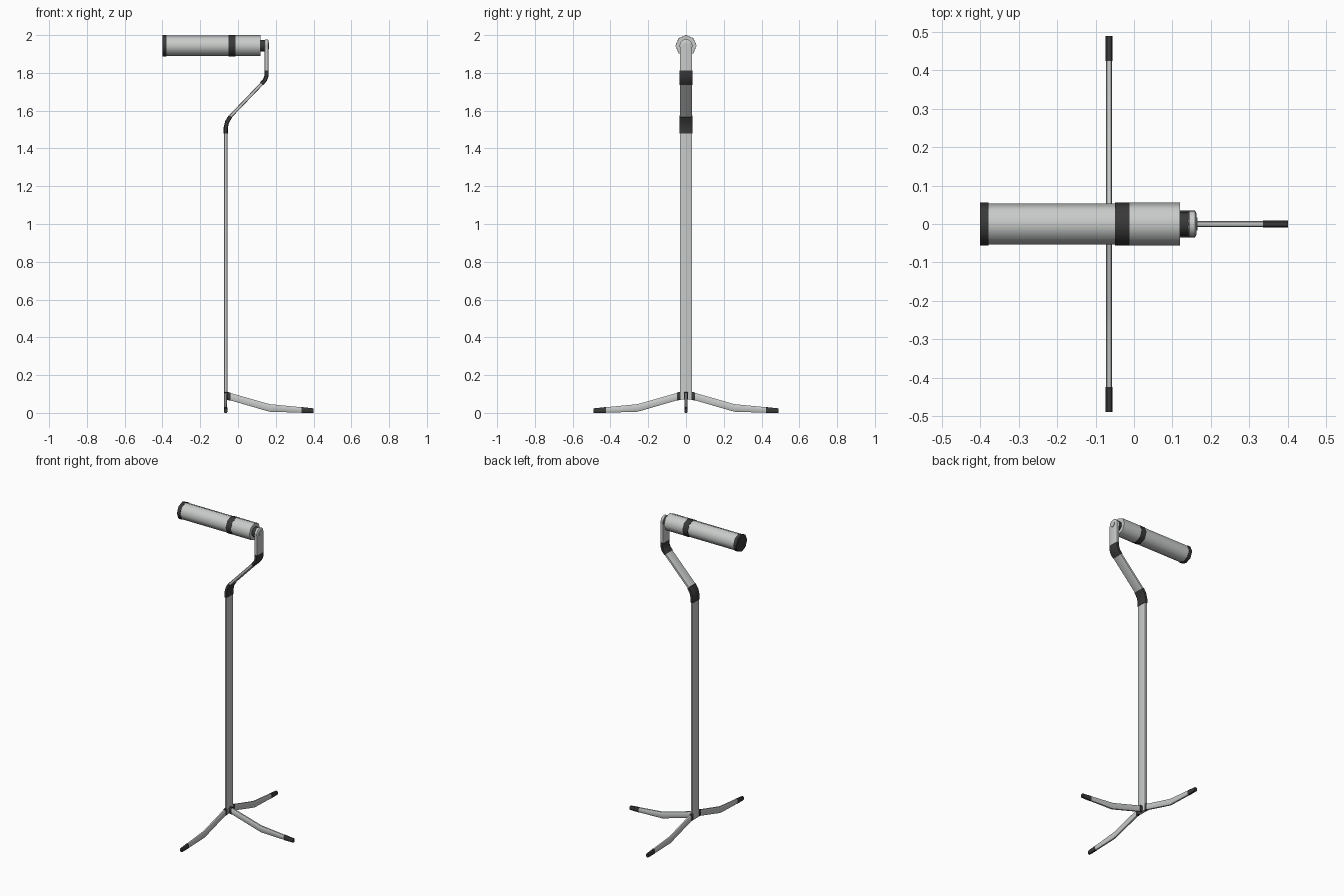
import bpy, bmesh, math
from mathutils import Vector, Matrix

if "Cube" in bpy.data.objects:
    bpy.data.objects.remove(bpy.data.objects["Cube"])


def mat(name, col):
    m = bpy.data.materials.new(name)
    m.diffuse_color = (*col, 1)
    m.use_nodes = True
    m.node_tree.nodes["Principled BSDF"].inputs["Base Color"].default_value = m.diffuse_color
    return m


LIGHT = mat("light grey metal", (0.58, 0.60, 0.585))
DARK = mat("charcoal plastic", (0.04, 0.041, 0.04))
PX = -0.065          # pole centre in x
HZ = 1.944           # lamp head axis height


def finish(name, bm, material, angle=50):
    bmesh.ops.recalc_face_normals(bm, faces=bm.faces)
    me = bpy.data.meshes.new(name)
    bm.to_mesh(me)
    bm.free()
    ob = bpy.data.objects.new(name, me)
    bpy.context.collection.objects.link(ob)
    me.materials.append(material)
    bpy.ops.object.select_all(action='DESELECT')
    ob.select_set(True)
    bpy.context.view_layer.objects.active = ob
    bpy.ops.object.shade_smooth_by_angle(angle=math.radians(angle))
    return ob


def loft(name, rings, material, angle=50):
    bm = bmesh.new()
    rows = [[bm.verts.new(p) for p in r] for r in rings]
    n = len(rows[0])
    for a, b in zip(rows, rows[1:]):
        for i in range(n):
            bm.faces.new((a[i], a[(i + 1) % n], b[(i + 1) % n], b[i]))
    bm.faces.new(rows[0])
    bm.faces.new(rows[-1])
    return finish(name, bm, material, angle)


def strip(name, path, hw, ht, material):
    """Flat rounded bar swept along an (x, z) path; width runs along y."""
    sec = [(1, .7), (.75, 1), (-.75, 1), (-1, .7), (-1, -.7), (-.75, -1), (.75, -1), (1, -.7)]
    pts = [Vector((x, 0, z)) for x, z in path]
    rings = []
    for i, p in enumerate(pts):
        d0 = (p - pts[max(i - 1, 0)]).normalized()
        d1 = (pts[min(i + 1, len(pts) - 1)] - p).normalized()
        t = (d0 + d1).normalized()
        nrm = Vector((t.z, 0, -t.x))
        rings.append([p + nrm * (ht * b) + Vector((0, hw * a, 0)) for a, b in sec])
    return loft(name, rings, material)


def tube(name, prof, material, sides=8):
    """Lathe of (x, radius) points around the lamp head axis."""
    rings = [[(x, r * math.cos(k * math.tau / sides), HZ + r * math.sin(k * math.tau / sides))
              for k in range(sides)] for x, r in prof]
    return loft(name, rings, material)


# Pole and its bends
lower_bend = [(PX, 1.48), (PX, 1.51), (-0.058, 1.54), (-0.04, 1.57)]
upper_bend = [(0.125, 1.742), (0.143, 1.763), (0.151, 1.785), (0.151, 1.812)]
strip("pole", [(PX, 0.07), (PX, 1.48)], 0.033, 0.009, LIGHT)
strip("lower_bend", lower_bend, 0.035, 0.011, DARK)
strip("slanted_arm", [(-0.04, 1.57), (0.125, 1.742)], 0.033, 0.009, LIGHT)
strip("upper_bend", upper_bend, 0.035, 0.011, DARK)
strip("upright_arm", [(0.151, 1.812), (0.151, HZ)], 0.033, 0.011, LIGHT)

# Pivot at the arm top
tube("arm_end", [(0.140, 0.029), (0.144, 0.034), (0.158, 0.034), (0.162, 0.029)], LIGHT, 20)
tube("pivot_bolt", [(0.15, 0.017), (0.165, 0.017)], LIGHT, 8)
tube("pivot_joint", [(0.118, 0.031), (0.142, 0.031)], DARK, 12)

# Lamp head
tube("head_end_cap", [(-0.40, 0.056), (-0.378, 0.056)], DARK)
tube("head_shade", [(-0.378, 0.0535), (-0.05, 0.0535)], LIGHT)
tube("head_band", [(-0.05, 0.056), (-0.012, 0.056)], DARK)
tube("head_housing", [(-0.012, 0.0555), (0.12, 0.0555)], LIGHT)


# Legs: local outline of (distance, bottom z, top z) turned about the pole
def leg_part(name, stations, ht, direction, start, material):
    rot = Matrix.Rotation(math.radians(direction), 3, 'Z')
    rings = []
    for s, z0, z1 in stations:
        c = min(0.005, (z1 - z0) * 0.25)
        sec = [(-ht, z0 + c), (-ht * .6, z0), (ht * .6, z0), (ht, z0 + c),
               (ht, z1 - c), (ht * .6, z1), (-ht * .6, z1), (-ht, z1 - c)]
        rings.append([rot @ Vector((start + s, y, z)) + Vector((PX, 0, 0)) for y, z in sec])
    loft(name, rings, material)


for label, direction, start in (("side", 0, 0.01), ("back", 90, 0.034), ("front", -90, 0.034)):
    leg_part(label + "_leg_collar", [(-0.005, 0.068, 0.112), (0.014, 0.066, 0.108)],
             0.010, direction, start, DARK)
    leg_part(label + "_leg", [(0.012, 0.067, 0.106), (0.205, 0.011, 0.051), (0.225, 0.006, 0.046),
                              (0.39, 0.001, 0.030)], 0.008, direction, start, LIGHT)
    leg_part(label + "_foot", [(0.39, 0.0, 0.031), (0.455, 0.0, 0.024)],
             0.009, direction, start, DARK)
